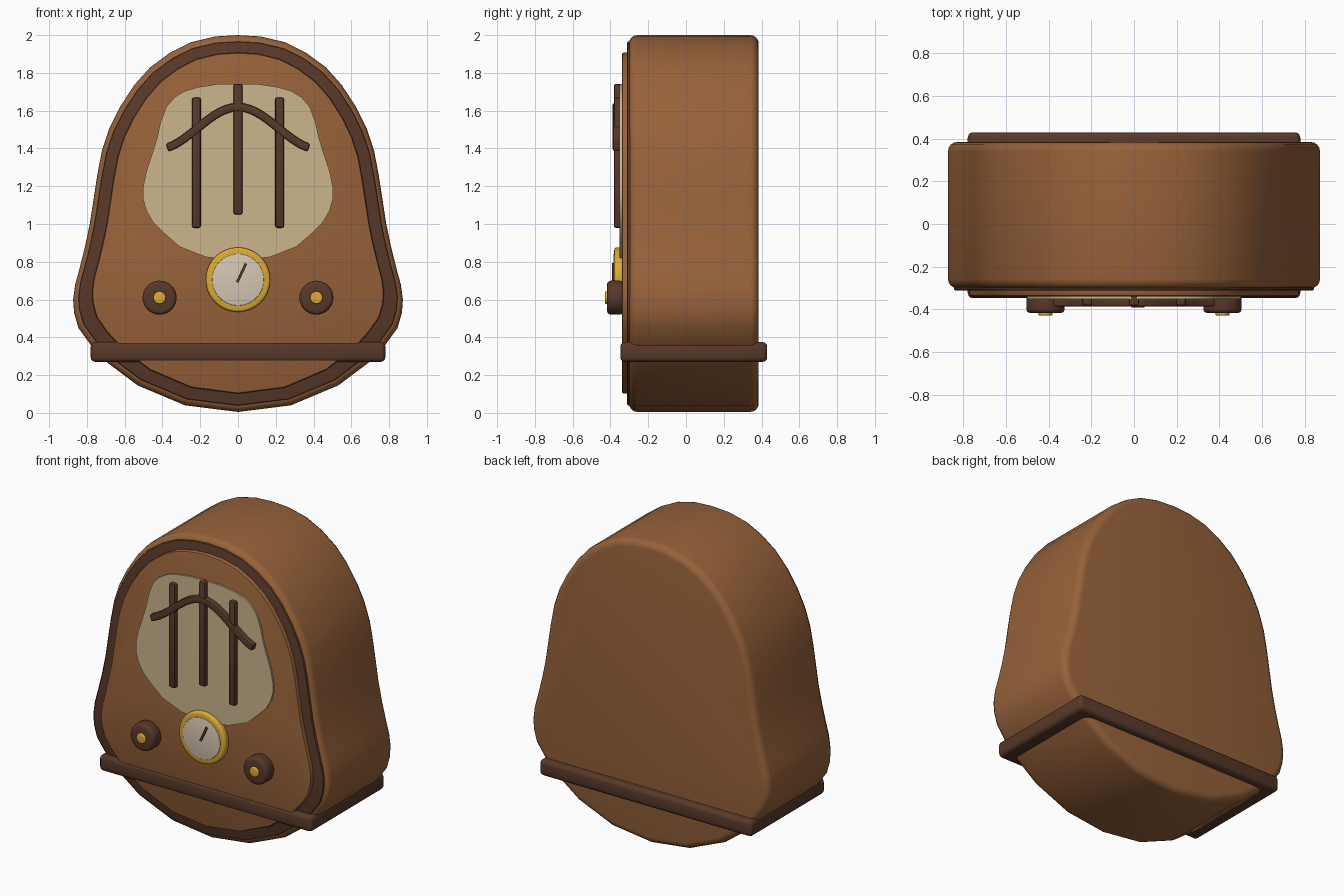
import bpy, bmesh, math
from mathutils import Vector

if "Cube" in bpy.data.objects:
    bpy.data.objects.remove(bpy.data.objects["Cube"], do_unlink=True)


def material(name, rgb):
    m = bpy.data.materials.new(name)
    m.use_nodes = True
    m.diffuse_color = (*rgb, 1)
    m.node_tree.nodes["Principled BSDF"].inputs["Base Color"].default_value = (*rgb, 1)
    return m


wood = material("walnut", (0.31, 0.122, 0.042))
dark = material("dark_wood", (0.098, 0.04, 0.022))
cloth = material("speaker_cloth", (0.60, 0.46, 0.265))
gold = material("brass", (0.72, 0.40, 0.035))
ivory = material("dial_ivory", (0.67, 0.58, 0.45))


def finish(name, bm, mat, bevel=0, segments=3):
    """Turn a bmesh into a bevelled, smooth shaded object."""
    bmesh.ops.recalc_face_normals(bm, faces=bm.faces)
    mesh = bpy.data.meshes.new(name)
    bm.to_mesh(mesh)
    bm.free()
    mesh.materials.append(mat)
    ob = bpy.data.objects.new(name, mesh)
    bpy.context.collection.objects.link(ob)
    bpy.context.view_layer.objects.active = ob
    for other in bpy.context.selected_objects:
        other.select_set(False)
    ob.select_set(True)
    if bevel:
        mod = ob.modifiers.new("Bevel", "BEVEL")
        mod.width, mod.segments = bevel, segments
        mod.limit_method, mod.angle_limit = "ANGLE", math.radians(50)
        bpy.ops.object.modifier_apply(modifier=mod.name)
    bpy.ops.object.shade_smooth_by_angle(angle=math.radians(40))
    return ob


def slab(name, half, y0, y1, mat, bevel=0, segments=3):
    """Mirror a half outline in x and extrude it from y0 to y1."""
    outline = half + [(-x, z) for x, z in reversed(half[1:-1])]
    bm = bmesh.new()
    face = bm.faces.new([bm.verts.new((x, y0, z)) for x, z in outline])
    ext = bmesh.ops.extrude_face_region(bm, geom=[face])["geom"]
    bmesh.ops.translate(bm, vec=(0, y1 - y0, 0),
                        verts=[g for g in ext if isinstance(g, bmesh.types.BMVert)])
    return finish(name, bm, mat, bevel, segments)


def box(name, x, y, z, mat, bevel=0, segments=3):
    """Box from (min, max) ranges."""
    bm = bmesh.new()
    bmesh.ops.create_cube(bm, size=1)
    for v in bm.verts:
        v.co = [(r[0] + r[1]) / 2 + c * (r[1] - r[0]) for c, r in zip(v.co, (x, y, z))]
    return finish(name, bm, mat, bevel, segments)


def disc(name, x, z, radius, y0, y1, mat, bevel=0):
    """Cylinder lying along y."""
    bm = bmesh.new()
    bmesh.ops.create_cone(bm, cap_ends=True, segments=40, radius1=radius,
                          radius2=radius, depth=abs(y1 - y0))
    for v in bm.verts:
        v.co = (x + v.co.x, (y0 + y1) / 2 + v.co.z, z + v.co.y)
    return finish(name, bm, mat, bevel)


def scaled(half, sx, sz, centre):
    return [(x * sx, centre + (z - centre) * sz) for x, z in half]


# Cabinet: body, dark trim and raised front panel share one outline
cabinet = [(0, 2), (.12, 1.993), (.25, 1.962), (.36, 1.907), (.465, 1.83),
           (.55, 1.735), (.625, 1.62), (.68, 1.51), (.72, 1.39), (.745, 1.26),
           (.765, 1.13), (.785, 1.0), (.81, .88), (.84, .76), (.862, .68),
           (.873, .6), (.868, .53), (.845, .45), (.78, .36), (.69, .265),
           (.53, .145), (.28, .04), (0, .005)]
slab("cabinet_body", cabinet, .385, -.302, wood, .045, 4)
slab("front_trim", scaled(cabinet, .968, .966, 1), -.2, -.312, dark, .008, 2)
slab("front_panel", scaled(cabinet, .885, .905, 1.025), -.25, -.34, wood, .012, 2)

# Base rail around the cabinet
box("base_rail", (-.78, .78), (-.348, .43), (.27, .375), dark, .025)

# Speaker opening
opening = [(0, 1.742), (.11, 1.74), (.21, 1.725), (.28, 1.705), (.335, 1.672),
           (.38, 1.62), (.41, 1.54), (.43, 1.45), (.455, 1.37), (.485, 1.28),
           (.502, 1.2), (.502, 1.13), (.485, 1.07), (.45, 1.01), (.39, .95),
           (.31, .88), (.17, .825), (0, .805)]
slab("speaker_cloth", opening, -.3, -.352, cloth)

# Grille bars
for name, x, low, high in (("left", .22, .98, 1.67), ("middle", 0, 1.05, 1.742),
                           ("right", -.22, .98, 1.67)):
    box(name + "_grille_bar", (x - .023, x + .023), (-.382, -.33), (low, high), dark, .01, 2)

# Curved grille bar: square section swept along a bell shaped path
bm = bmesh.new()
steps, previous = 24, None
for i in range(steps + 1):
    x = -.375 + .75 * i / steps
    swell = math.pi * x / .43
    point = Vector((x, 0, 1.507 + .112 * math.cos(swell)))
    slope = -.112 * math.pi / .43 * math.sin(swell)
    normal = Vector((-slope, 0, 1)).normalized() * .022
    ring = [bm.verts.new(point + normal * s + Vector((0, y, 0)))
            for s, y in ((-1, -.335), (1, -.335), (1, -.388), (-1, -.388))]
    if previous:
        for k in range(4):
            n = (k + 1) % 4
            bm.faces.new((previous[k], previous[n], ring[n], ring[k]))
    else:
        bm.faces.new(ring)
    previous = ring
bm.faces.new(previous)
finish("curved_grille_bar", bm, dark, .01, 2)

# Tuning dial
disc("dial_bezel", 0, .705, .171, -.33, -.38, gold, .014)
disc("dial_face", 0, .705, .137, -.35, -.384, ivory, .003)
needle = box("dial_needle", (-.007, .007), (-.392, -.38), (-.01, .1), dark)
needle.rotation_euler.y = math.radians(25)
needle.location.z = .7

# Control knobs
for name, x in (("left", .415), ("right", -.415)):
    disc(name + "_knob", x, .61, .09, -.33, -.418, dark, .02)
    disc(name + "_knob_cap", x, .61, .033, -.4, -.43, gold, .006)
